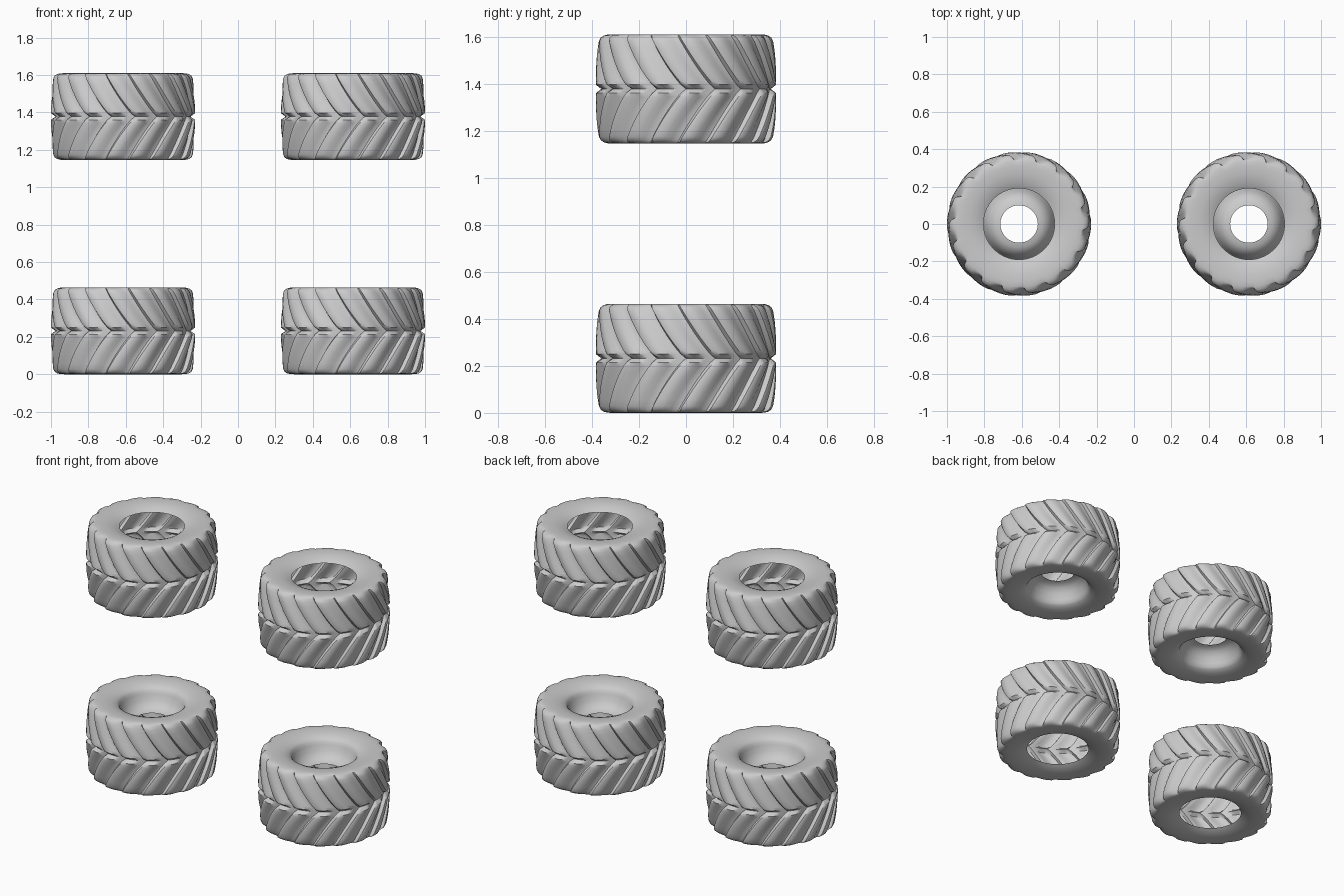
import bpy, bmesh, math

if "Cube" in bpy.data.objects:
    bpy.data.objects.remove(bpy.data.objects["Cube"])

LUGS = 18
HALF = 0.232          # half width of a tyre
SWEEP = 0.46          # how far a lug sweeps back from the middle, in radians
DEPTH = 0.024         # groove depth

# one lug across its pitch: (position, height), steep on one side
LUG = [(0.0, 0.0), (0.07, 0.85), (0.14, 1.0), (0.35, 1.0), (0.52, 0.85),
       (0.72, 0.3), (0.9, 0.0)]

# cross-section: (radius, height from middle, groove weight)
HUB = [(0.10, 0.095, 0), (0.125, 0.10, 0), (0.15, 0.115, 0), (0.172, 0.145, 0),
       (0.185, 0.18, 0), (0.193, 0.200, 0)]
SIDE = [(0.19, 0.204, 0), (0.205, 0.212, 0), (0.235, 0.223, 0), (0.27, 0.230, 0),
        (0.31, 0.232, 0), (0.335, 0.231, 0.0), (0.352, 0.227, 0.45),
        (0.366, 0.218, 0.9), (0.373, 0.203, 1)]
TREAD = [(0.376, 0.175, 1), (0.379, 0.145, 1), (0.381, 0.115, 1), (0.383, 0.085, 1),
         (0.3845, 0.055, 1), (0.3855, 0.035, 1), (0.3855, 0.018, 1)]
MIDDLE = [(0.361, 0.0, 0)]


def flip(rows):
    return [(r, -h, w) for r, h, w in reversed(rows)]


def make_tyre(name, x, z, up):
    """Tyre shell with a dished hub on the side given by up (1 or -1)."""
    rows = HUB + SIDE[1:] + TREAD + MIDDLE + flip(SIDE + TREAD)
    bm = bmesh.new()
    rings = []
    for r, h, w in rows:
        u = min(abs(h) / HALF, 1.0)
        shift = -SWEEP * u ** 0.8          # chevron, pointing forward at the middle
        ring = []
        for i in range(LUGS):
            for p, height in LUG:
                a = (i + p) * math.tau / LUGS + shift
                rad = r - DEPTH * w * (1 - height)
                ring.append(bm.verts.new((rad * math.cos(a), rad * math.sin(a), h * up)))
        rings.append(ring)
    n = len(rings[0])
    for a, b in zip(rings, rings[1:]):
        for i in range(n):
            j = (i + 1) % n
            quad = (a[i], b[i], b[j], a[j])
            bm.faces.new(quad if up > 0 else quad[::-1])
    mesh = bpy.data.meshes.new(name)
    bm.to_mesh(mesh)
    bm.free()
    ob = bpy.data.objects.new(name, mesh)
    ob.location = (x, 0, z)
    bpy.context.collection.objects.link(ob)
    bpy.ops.object.select_all(action='DESELECT')
    ob.select_set(True)
    bpy.context.view_layer.objects.active = ob
    bpy.ops.object.shade_smooth_by_angle(angle=math.radians(40))


# two stacked pairs, the upper pair mirrored top to bottom
for side, x in (("left", -0.6145), ("right", 0.6145)):
    make_tyre("lower_tyre_" + side, x, HALF, 1)
    make_tyre("upper_tyre_" + side, x, 1.61 - HALF, -1)
